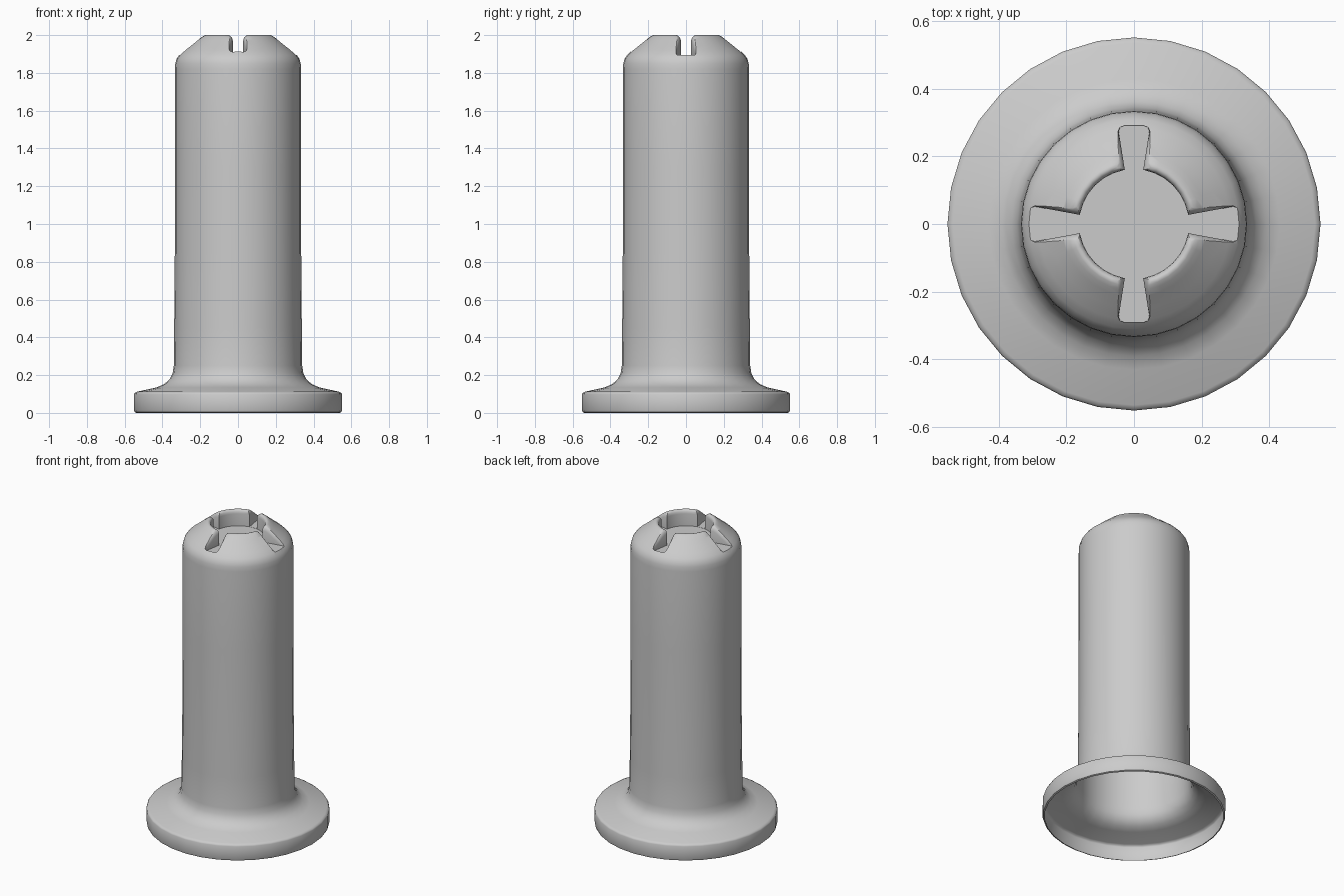
import bpy, bmesh, math

if "Cube" in bpy.data.objects:
    bpy.data.objects.remove(bpy.data.objects["Cube"])

FLOOR = 1.895
# Half-profile (radius, z) of the flange, shaft and domed tip
FLANGE = [(.537, 0), (.547, .004), (.551, .014), (.551, .098), (.547, .106), (.535, .112),
          (.43, .135), (.39, .153), (.362, .178), (.346, .21), (.34, .25),
          (.338, .45), (.335, .75), (.334, 1.3)]
DOME = [(.334, 1.82), (.332, 1.85), (.325, 1.875), (.31, 1.896), (.285, 1.919),
        (.25, 1.947), (.215, 1.976), (.198, 1.99), (.185, 1.998), (.178, 2.0)]
SOCKET = [(.17, 1.997), (.164, 1.988), (.162, 1.975), (.162, FLOOR)]


def new_object(name, bm):
    bmesh.ops.recalc_face_normals(bm, faces=bm.faces)
    mesh = bpy.data.meshes.new(name)
    bm.to_mesh(mesh)
    bm.free()
    ob = bpy.data.objects.new(name, mesh)
    bpy.context.collection.objects.link(ob)
    return ob


def lathe(name, profile, n=32):
    bm = bmesh.new()
    rings = [[bm.verts.new((r * math.cos(2 * math.pi * i / n), r * math.sin(2 * math.pi * i / n), z))
              for i in range(n)] for r, z in profile]
    for a, b in zip(rings, rings[1:]):
        for i in range(n):
            j = (i + 1) % n
            bm.faces.new((a[i], a[j], b[j], b[i]))
    bm.faces.new(rings[0])
    bm.faces.new(rings[-1])
    return new_object(name, bm)


def dome_z(r):
    for (r1, z1), (r0, z0) in zip(DOME, DOME[1:]):
        if r0 <= r <= r1:
            return z0 + (z1 - z0) * (r - r0) / (r1 - r0)
    return 2.0


def slot_cutter(angle, end, w_end):
    """Keystone slot, flaring out where it meets the dome to give a rounded lip."""
    bm = bmesh.new()
    w0 = .028
    radii = [.14, .165, .18, .2, .23, .26, end - .018, end - .006, end]
    shrink = [0] * 7 + [.006, .02]
    rings = []
    for r, s in zip(radii, shrink):
        w = w0 + (w_end - w0) * (r - .165) / (end - .165) - s
        z = dome_z(r)
        f = max(0, min(1, (end - r) / .1))       # lip fades towards the slot end
        half, last = [], FLOOR
        for dw, dz in ((0, -.03), (.004, -.015), (.011, -.006), (.024, .002)):
            last = max(last + .002, z + dz)
            half.append((w + dw * f, last))
        half = [(w, FLOOR + .0005)] + half + [(w + .024 * f, 2.1)]
        section = half + [(-a, b) for a, b in reversed(half)]
        c, sn = math.cos(angle), math.sin(angle)
        rings.append([bm.verts.new((r * c - t * sn, r * sn + t * c, h)) for t, h in section])
    n = len(rings[0])
    for a, b in zip(rings, rings[1:]):
        for i in range(n):
            j = (i + 1) % n
            bm.faces.new((a[i], a[j], b[j], b[i]))
    bm.faces.new(rings[0])
    bm.faces.new(rings[-1])
    bmesh.ops.triangulate(bm, faces=bm.faces)
    return new_object("slot_cutter", bm)


# Flanged shaft with round socket
body = lathe("flanged_sleeve", FLANGE + DOME + SOCKET)
bpy.context.view_layer.objects.active = body
body.select_set(True)

# Four slots in the tip, the x pair longer and wider
for k in range(4):
    end, w = ((.311, .055), (.291, .048))[k % 2]
    cutter = slot_cutter(k * math.pi / 2, end, w)
    mod = body.modifiers.new("slot", 'BOOLEAN')
    mod.operation = 'DIFFERENCE'
    mod.solver = 'EXACT'
    mod.object = cutter
    bpy.ops.object.modifier_apply(modifier=mod.name)
    bpy.data.objects.remove(cutter)

# Open the underside: the sleeve is a thin hollow shell
bm = bmesh.new()
bm.from_mesh(body.data)
cap = [f for f in bm.faces if all(v.co.z < .001 for v in f.verts)]
bmesh.ops.delete(bm, geom=cap, context='FACES')
bm.to_mesh(body.data)
bm.free()
bpy.ops.object.shade_smooth_by_angle(angle=math.radians(40))
